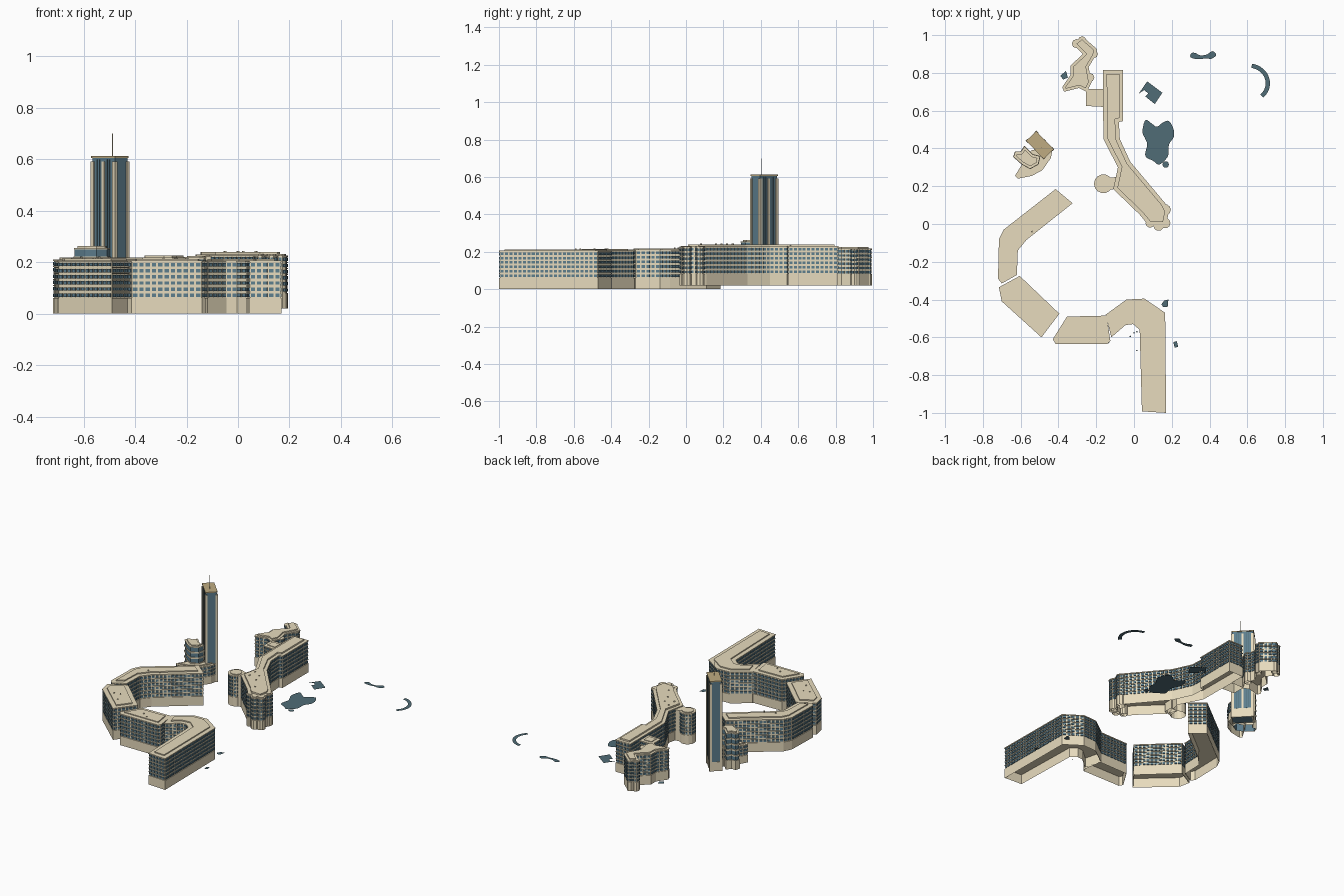
import bpy, bmesh, math, random
from mathutils import Vector, Matrix

if "Cube" in bpy.data.objects:
    bpy.data.objects.remove(bpy.data.objects["Cube"])

random.seed(3)

def mat(name, c):
    m = bpy.data.materials.new(name)
    m.diffuse_color = (*c, 1)
    m.use_nodes = True
    m.node_tree.nodes["Principled BSDF"].inputs["Base Color"].default_value = m.diffuse_color
    return m

STONE = mat("stone", (0.80, 0.71, 0.51))
GLASS = mat("glass", (0.11, 0.21, 0.27))
TAN = mat("tan_roof", (0.52, 0.41, 0.22))
WATER = mat("water", (0.08, 0.15, 0.18))

def finish(bm, name, m):
    me = bpy.data.meshes.new(name)
    bm.to_mesh(me)
    bm.free()
    me.materials.append(m)
    o = bpy.data.objects.new(name, me)
    bpy.context.collection.objects.link(o)
    return o

def ccw(pts):
    a = sum(p[0] * q[1] - q[0] * p[1] for p, q in zip(pts, pts[1:] + pts[:1]))
    return pts if a > 0 else pts[::-1]

def circle(x, y, r, n=12):
    return [(x + r * math.cos(2 * math.pi * i / n), y + r * math.sin(2 * math.pi * i / n)) for i in range(n)]

def shrink(pts, d):
    """Mitred inward offset of a footprint."""
    pts = [Vector(p) for p in ccw(pts)]
    out = []
    for i, p in enumerate(pts):
        a, b = (p - pts[i - 1]).normalized(), (pts[(i + 1) % len(pts)] - p).normalized()
        na, nb = Vector((-a.y, a.x)), Vector((-b.y, b.x))
        out.append(tuple(p + (na + nb) * (d / max(0.5, 1 + na.dot(nb)))))
    return out

def add_prism(bm, pts, z0, z1, bottom=True):
    pts = ccw(pts)
    lo = [bm.verts.new((x, y, z0)) for x, y in pts]
    hi = [bm.verts.new((x, y, z1)) for x, y in pts]
    bm.faces.new(hi)
    if bottom:
        bm.faces.new(lo[::-1])
    for i in range(len(pts)):
        j = (i + 1) % len(pts)
        bm.faces.new((lo[i], lo[j], hi[j], hi[i]))

def prism(name, pts, z0, z1, m=STONE, bottom=True):
    bm = bmesh.new()
    add_prism(bm, pts, z0, z1, bottom)
    return finish(bm, name, m)

def add_box(bm, c, size, ang=0.0):
    bmesh.ops.create_cube(bm, size=1, matrix=Matrix.Translation(c) @ Matrix.Rotation(ang, 4, 'Z') @ Matrix.Diagonal((*size, 1)))

def windows(name, pts, z0, z1, rows, pitch=0.024):
    """Rows of projecting glazed bays along every wall."""
    pts = ccw(pts)
    bm = bmesh.new()
    h = (z1 - z0) / rows
    for p, q in zip(pts, pts[1:] + pts[:1]):
        p, q = Vector(p), Vector(q)
        d = q - p
        n = max(1, round(d.length / pitch))
        w = d.length / n
        ang = math.atan2(d.y, d.x)
        for i in range(n):
            c = p + d * ((i + 0.5) / n)
            for k in range(rows):
                add_box(bm, (c.x, c.y, z0 + (k + 0.5) * h), (w * 0.68, 0.010, h * 0.55), ang)
    finish(bm, name, GLASS)

def block(name, pts, z0, zw, z1, rows=6, inset=0.028, rise=0.007):
    """Open-based walls, plinth, floor ledges, windows and stepped roof."""
    wall = shrink(pts, .005)
    prism(name + "_walls", wall, z0, z1 - .004, STONE, False)
    windows(name + "_windows", wall, zw, z1 - .004, rows)
    bm = bmesh.new()
    h = (z1 - .004 - zw) / rows
    for k in range(1, rows):
        add_prism(bm, shrink(pts, .001), zw + k * h - .002, zw + k * h + .002)
    add_prism(bm, pts, z1 - .006, z1)
    finish(bm, name + "_ledges", STONE)
    prism(name + "_plinth", shrink(pts, .001), z0, zw, STONE, False)
    if inset:
        prism(name + "_roof", shrink(pts, inset), z1, z1 + rise)

# Front crescent of four blocks
crescent = {
    "crescent_arm": ([(-.415, .185), (-.325, .11), (-.57, -.085), (-.615, -.14), (-.62, -.27),
                      (-.70, -.315), (-.72, -.29), (-.715, -.08), (-.69, -.03)], .211),
    "crescent_corner": ([(-.605, -.275), (-.715, -.335), (-.70, -.41), (-.49, -.60), (-.395, -.475)], .207),
    "crescent_middle": ([(-.355, -.49), (-.145, -.485), (-.125, -.62), (-.14, -.635), (-.415, -.635), (-.43, -.61)], .206),
    "crescent_wing": ([(-.15, -.48), (-.04, -.40), (.055, -.395), (.165, -.47), (.17, -1), (.042, -.992),
                       (.03, -.56), (-.005, -.53), (-.045, -.535), (-.12, -.60)], .206),
}
for name, (pts, z) in crescent.items():
    block(name, pts, 0, .06, z)

# Long rear building with round bay and lobed tip
spine = [(-.165, .815), (-.057, .815), (-.057, .545), (-.08, .54), (-.075, .45), (-.02, .33), (.165, .11),
         (.185, .07), (.17, -.01), (.075, -.005), (.03, .05), (-.11, .185), (-.085, .30), (-.162, .45)]
block("rear_spine", spine, .02, .08, .230, 6, .020, .010)
for i, (x, y, r) in enumerate([(.165, .075, .03), (.165, .005, .028), (.085, .005, .024), (.13, -.01, .027)]):
    block(f"spine_lobe_{i}", circle(x, y, r, 10), .02, .08, .227, 6, .008, .005)
block("round_bay", circle(-.162, .213, .050, 14), .02, .08, .220, 6, .014, .005)
prism("bay_neck", [(-.13, .18), (-.08, .19), (-.08, .25), (-.13, .245)], .02, .222, STONE, False)
block("link", [(-.255, .715), (-.16, .715), (-.16, .62), (-.255, .625)], .02, .08, .215, 6, .02, .004)

# Small winding rear building
rear = [(-.275, .995), (-.195, .925), (-.205, .89), (-.24, .83), (-.225, .75), (-.25, .70), (-.29, .72),
        (-.37, .70), (-.38, .725), (-.335, .79), (-.335, .84), (-.27, .90), (-.325, .955)]
block("rear_winding", rear, .02, .08, .218, 6, .014, .008)
for i, (x, y, r) in enumerate([(-.213, .90, .022), (-.275, .972, .022), (-.305, .955, .024), (-.235, .775, .025)]):
    block(f"winding_lobe_{i}", circle(x, y, r, 8), .02, .08, .215, 6, 0)

# Low podium and glazed drum beside the tower
podium = [(-.545, .39), (-.43, .40), (-.44, .35), (-.485, .285), (-.54, .255), (-.615, .24), (-.63, .255), (-.585, .33)]
block("podium", podium, .02, .07, .14, 3, .015, .006)
drum = [(-.58, .415), (-.535, .37), (-.495, .36), (-.505, .315), (-.55, .29), (-.595, .315), (-.64, .355), (-.63, .385), (-.60, .385)]
prism("drum_glass", shrink(drum, .004), .02, .252, GLASS, False)
prism("drum_base", drum, .02, .08, STONE, False)
for k in range(4):
    prism(f"drum_band_{k}", drum, .105 + k * .036, .115 + k * .036)
prism("drum_cap", shrink(drum, .002), .250, .255)
prism("drum_roof", shrink(drum, .014), .255, .263)

# Tower: glass core, stone piers, tan crown, mast
ANG, TC = math.radians(-46), Vector((-.498, .418))
def tower_part(name, m, parts):
    bm = bmesh.new()
    for u, v, su, sv, z0, z1 in parts:
        o = Matrix.Rotation(ANG, 2) @ Vector((u, v))
        add_box(bm, (TC.x + o.x, TC.y + o.y, (z0 + z1) / 2), (su, sv, z1 - z0), ANG)
    finish(bm, name, m)

tower_part("tower_core", GLASS, [(0, 0, .126, .068, .02, .606)])
piers = [(su * .060, sv * .032, .018, .014, .02, .592) for su in (-1, 1) for sv in (-1, 1)]
piers += [(0, sv * .034, .014, .008, .02, .592) for sv in (-1, 1)]
piers += [(0, 0, .130, .072, .02, .08)]
tower_part("tower_piers", STONE, piers)
tower_part("tower_mullions", WATER, [(u, s * .035, .003, .004, .08, .60) for s in (-1, 1) for u in (-.035, -.022, .022, .035)])
tower_part("tower_crown", TAN, [(0, 0, .134, .074, .606, .612)])
bm = bmesh.new()
add_box(bm, (-.488, .403, .655), (.003, .003, .09))
finish(bm, "tower_mast", STONE)

# Small rooftop vents
bm = bmesh.new()
for x, y, z in [(-.61, -.06, .219), (-.54, -.04, .219), (-.60, -.43, .215), (-.53, -.49, .215), (-.56, -.42, .215),
                (-.29, -.565, .214), (-.25, -.59, .214), (-.05, .25, .241), (-.05, .19, .241), (.02, .16, .241),
                (.07, .08, .241), (0, .22, .241)]:
    add_box(bm, (x, y, z), (.008, .008, .006), random.random())
finish(bm, "roof_vents", STONE)

# Flat pools at ground level
def smooth(pts, k=5):
    out, n = [], len(pts)
    for i in range(n):
        a, b, c, d = (Vector(pts[(i + j) % n]) for j in (-1, 0, 1, 2))
        for s in range(k):
            t = s / k
            out.append(tuple(0.5 * (2 * b + (c - a) * t + (2 * a - 5 * b + 4 * c - d) * t * t + (3 * b - a - 3 * c + d) * t ** 3)))
    return out

def flat(name, pts, z=.02):
    bm = bmesh.new()
    bm.faces.new([bm.verts.new((x, y, z)) for x, y in ccw(pts)])
    finish(bm, name, WATER)

flat("lagoon_pool", smooth([(.06, .55), (.09, .535), (.12, .515), (.15, .535), (.185, .545), (.21, .50), (.21, .46), (.185, .42),
                            (.18, .36), (.135, .315), (.10, .335), (.06, .36), (.07, .42), (.06, .45), (.045, .49)]))
flat("round_pool", circle(.168, .315, .017))
flat("notched_pool", [(.07, .755), (.15, .695), (.11, .635), (.06, .675), (.075, .69), (.055, .71), (.025, .69)])
flat("bone_pool", smooth([(.305, .905), (.325, .905), (.35, .893), (.385, .897), (.415, .915), (.435, .895), (.41, .875),
                          (.38, .877), (.35, .873), (.32, .875), (.298, .885)]))
arc = [math.radians(-46 + 126 * i / 16) for i in range(17)]
flat("arc_pool", [(.605 + .115 * math.cos(a), .745 + .105 * math.sin(a)) for a in arc] +
     [(.605 + .092 * math.cos(a), .745 + .083 * math.sin(a)) for a in arc[::-1]])
flat("side_pool_a", [(.145, -.425), (.16, -.405), (.182, -.40), (.178, -.44), (.155, -.44)])
flat("side_pool_b", [(.208, -.625), (.226, -.62), (.234, -.65), (.215, -.655)])
flat("side_pool_c", [(-.39, .785), (-.36, .81), (-.35, .775), (-.375, .765)])
for i, (x, y) in enumerate([(-.02, -.595), (0, -.575), (.015, -.57), (.015, -.67)]):
    flat(f"court_pool_{i}", circle(x, y, .004, 6))
